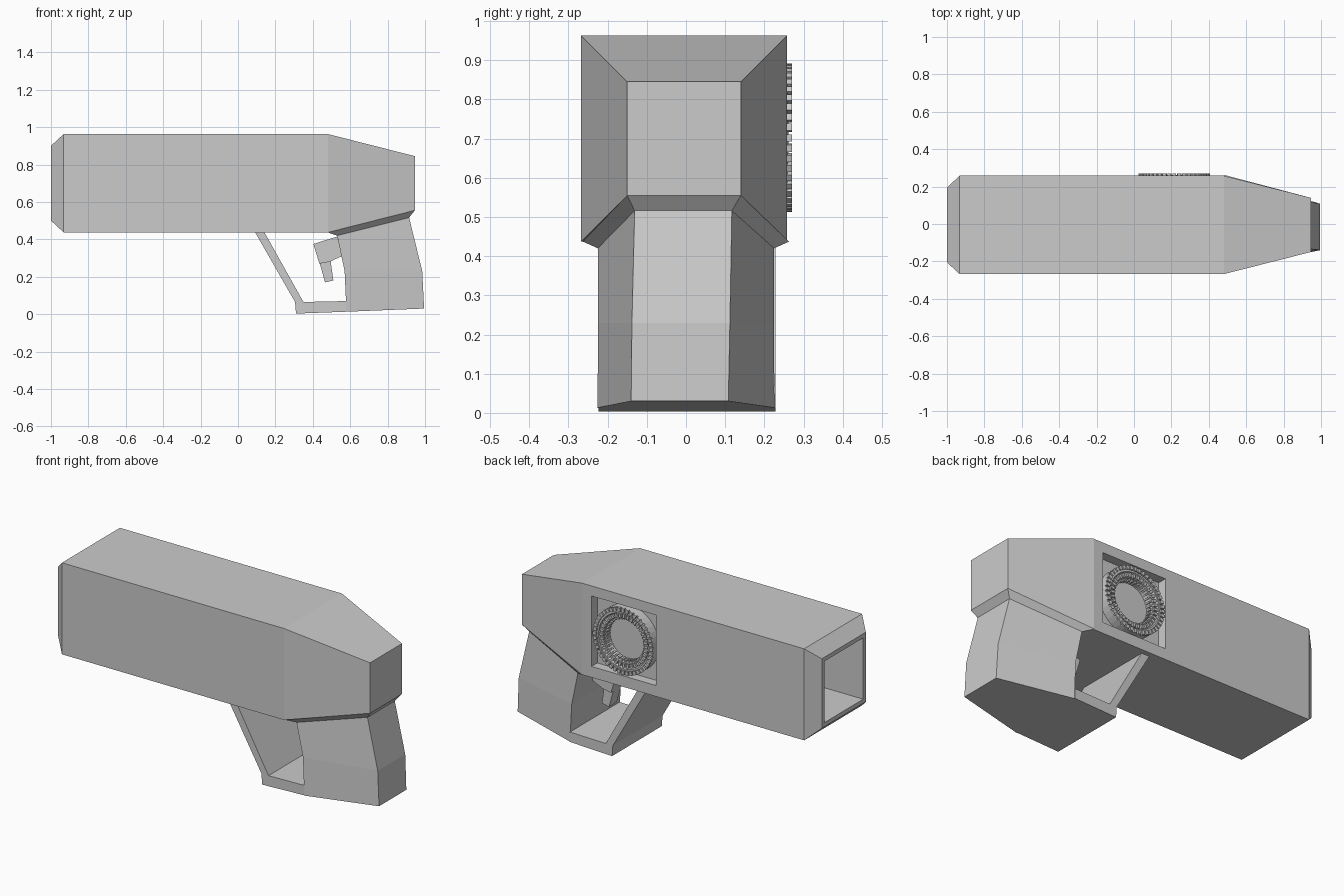
import bpy, bmesh, math
from mathutils import Matrix, Vector

if "Cube" in bpy.data.objects:
    bpy.data.objects.remove(bpy.data.objects["Cube"])

grey = bpy.data.materials.new("plain_grey")
grey.diffuse_color = (0.6, 0.6, 0.6, 1)
grey.use_nodes = True
grey.node_tree.nodes["Principled BSDF"].inputs["Base Color"].default_value = grey.diffuse_color


def finish(name, bm):
    bmesh.ops.recalc_face_normals(bm, faces=bm.faces)
    me = bpy.data.meshes.new(name)
    bm.to_mesh(me)
    bm.free()
    me.materials.append(grey)
    ob = bpy.data.objects.new(name, me)
    bpy.context.collection.objects.link(ob)
    return ob


def loft(name, rings):
    """Skin a row of closed rings and cap both ends."""
    bm = bmesh.new()
    vs = [[bm.verts.new(p) for p in r] for r in rings]
    n = len(rings[0])
    for a, b in zip(vs, vs[1:]):
        for i in range(n):
            j = (i + 1) % n
            bm.faces.new((a[i], a[j], b[j], b[i]))
    bm.faces.new(vs[0])
    bm.faces.new(vs[-1])
    return finish(name, bm)


def slab(name, profile, half, cy=0.0):
    """Extrude an x,z profile across y."""
    return loft(name, [[(x, cy + s * half, z) for x, z in profile] for s in (-1, 1)])


def square(x, h):
    cy, cz = -0.005, 0.7
    return [(x, cy - h, cz - h), (x, cy + h, cz - h), (x, cy + h, cz + h), (x, cy - h, cz + h)]


# body: open barrel at the left end, chamfered muzzle, tapered rear
body = loft("body", [square(0.0, 0.176), square(-1, 0.176), square(-1, 0.2),
                     square(-0.932, 0.263), square(0.48, 0.263), square(0.945, 0.145)])

# square pocket in the +y side
cutter = slab("pocket_cutter", [(0.01, 0.5), (0.42, 0.5), (0.42, 0.905), (0.01, 0.905)], 0.05, 0.255)
cutter.hide_render = True
cutter.hide_viewport = True
cut = body.modifiers.new("pocket", 'BOOLEAN')
cut.operation = 'DIFFERENCE'
cut.solver = 'EXACT'
cut.object = cutter

# grip: sections from the body's sloped underside to the base
# front x, front z, front half-width, rear x, rear z, rear half-width, rear y shift
sections = [(0.48, 0.437, 0.263, 0.945, 0.555, 0.145, -0.005),
            (0.53, 0.42, 0.225, 0.915, 0.516, 0.124, -0.007),
            (0.57, 0.23, 0.224, 0.985, 0.23, 0.125, -0.013),
            (0.58, 0.013, 0.226, 0.995, 0.03, 0.124, -0.016)]
loft("grip", [[(fx, -fw, fz), (fx, fw, fz), (rx, c + rw, rz), (rx, c - rw, rz)]
              for fx, fz, fw, rx, rz, rw, c in sections])

# trigger guard: full-width strut and floor plate
slab("trigger_guard", [(0.09, 0.44), (0.305, 0.065), (0.31, 0.003), (0.58, 0.013),
                       (0.58, 0.07), (0.35, 0.065), (0.14, 0.44)], 0.226, 0.003)

# trigger
slab("trigger_housing", [(0.403, 0.375), (0.53, 0.415), (0.555, 0.31), (0.49, 0.28), (0.435, 0.27)], 0.06)
slab("trigger_blade", [(0.435, 0.28), (0.495, 0.285), (0.51, 0.18), (0.465, 0.17)], 0.035)

# round dial in the pocket: lathed ring with a sunken floor
CX, CZ, N = 0.215, 0.702, 40


def circle(r, y):
    return [(CX + r * math.cos(2 * math.pi * i / N), y, CZ + r * math.sin(2 * math.pi * i / N))
            for i in range(N)]


loft("dial_ring", [circle(r, y) for r, y in
                   [(0.188, 0.2), (0.188, 0.258), (0.158, 0.262), (0.152, 0.25),
                    (0.128, 0.25), (0.12, 0.212)]])


def teeth(name, count, r, size, y):
    """Ring of small blocks; size is radial, depth, tangential."""
    bm = bmesh.new()
    for i in range(count):
        m = (Matrix.Translation((CX, y, CZ)) @ Matrix.Rotation(2 * math.pi * i / count, 4, 'Y')
             @ Matrix.Translation((r, 0, 0)) @ Matrix.Diagonal(Vector((*size, 1))))
        bmesh.ops.create_cube(bm, size=1, matrix=m)
    return finish(name, bm)


teeth("outer_teeth", 44, 0.179, (0.022, 0.016, 0.018), 0.262)
teeth("inner_teeth", 36, 0.141, (0.022, 0.014, 0.014), 0.254)
teeth("deep_teeth", 36, 0.121, (0.012, 0.03, 0.01), 0.23)
